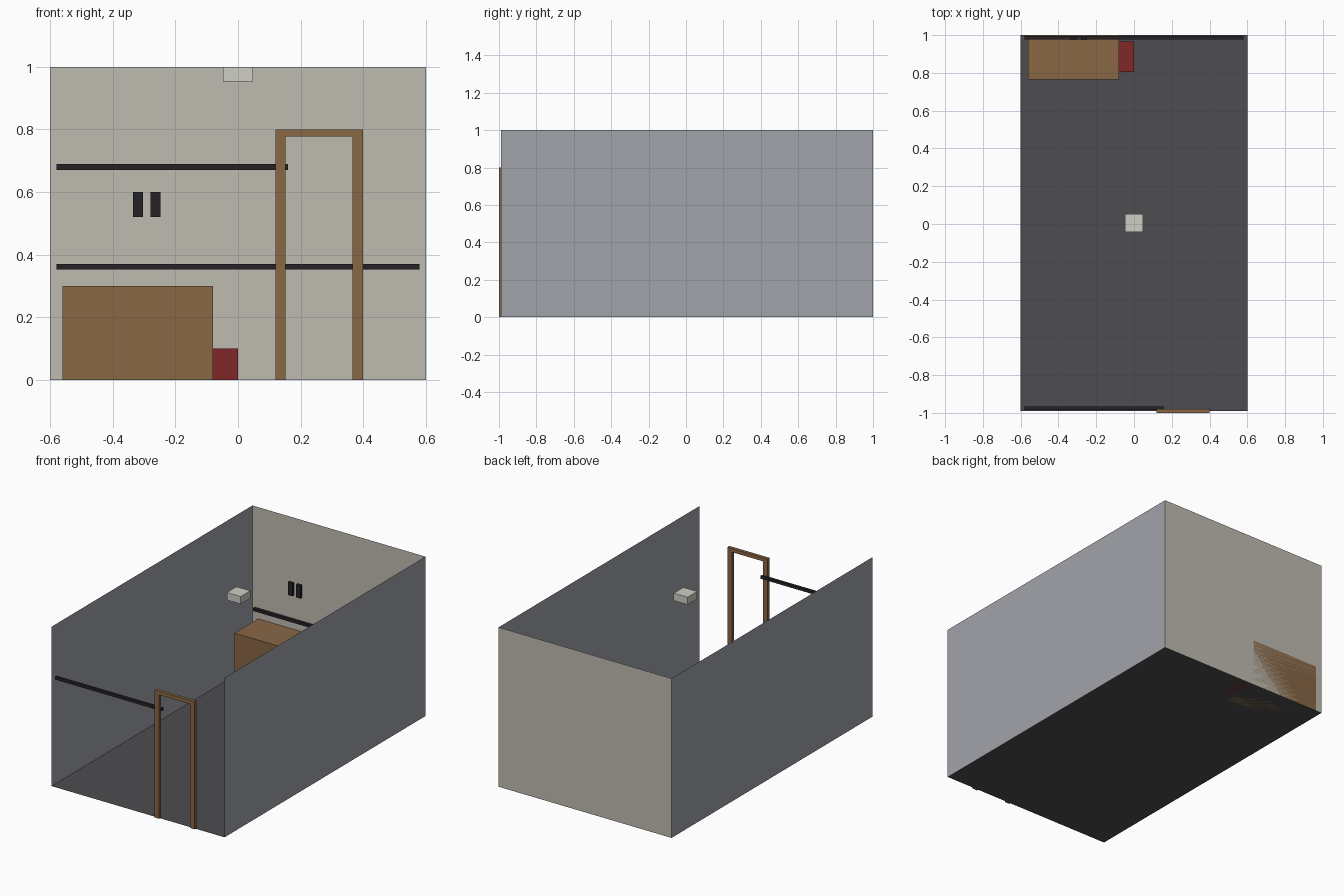
import bpy, bmesh

if "Cube" in bpy.data.objects:
    bpy.data.objects.remove(bpy.data.objects["Cube"])


def material(name, rgb):
    m = bpy.data.materials.new(name)
    m.diffuse_color = (*rgb, 1)
    m.use_nodes = True
    m.node_tree.nodes["Principled BSDF"].inputs["Base Color"].default_value = m.diffuse_color
    return m


BEIGE = material("beige_paint", (0.52, 0.50, 0.44))
GREY = material("grey_paint", (0.36, 0.37, 0.41))
DARK = material("dark_floor", (0.075, 0.073, 0.08))
WOOD = material("wood", (0.25, 0.135, 0.06))
RED = material("red", (0.22, 0.02, 0.02))
BLACK = material("black", (0.018, 0.016, 0.019))
WHITE = material("off_white", (0.62, 0.62, 0.56))


def finish(name, bm, mat):
    mesh = bpy.data.meshes.new(name)
    bm.to_mesh(mesh)
    bm.free()
    mesh.materials.append(mat)
    ob = bpy.data.objects.new(name, mesh)
    bpy.context.collection.objects.link(ob)
    return ob


def panel(name, corners, mat):
    bm = bmesh.new()
    bm.faces.new([bm.verts.new(c) for c in corners])
    return finish(name, bm, mat)


def box(name, x, y, z, mat):
    bm = bmesh.new()
    bmesh.ops.create_cube(bm, size=1)
    for v in bm.verts:
        v.co = [r[0] if c < 0 else r[1] for c, r in zip(v.co, (x, y, z))]
    return finish(name, bm, mat)


# Open room shell: floor, back wall and two side walls, single sheets
X, F, B, H = 0.6, -0.99, 1.0, 1.0
panel("floor", [(-X, F, 0), (X, F, 0), (X, B, 0), (-X, B, 0)], DARK)
panel("back_wall", [(-X, B, 0), (X, B, 0), (X, B, H), (-X, B, H)], BEIGE)
panel("left_wall", [(-X, F, 0), (-X, B, 0), (-X, B, H), (-X, F, H)], GREY)
panel("right_wall", [(X, B, 0), (X, F, 0), (X, F, H), (X, B, H)], GREY)

# Door frame: one U-shaped outline extruded in depth
outline = [(0.12, 0), (0.152, 0), (0.152, 0.777), (0.366, 0.777),
           (0.366, 0), (0.40, 0), (0.40, 0.8), (0.12, 0.8)]
bm = bmesh.new()
face = bm.faces.new([bm.verts.new((x, -1.0, z)) for x, z in outline])
ext = bmesh.ops.extrude_face_region(bm, geom=[face], use_keep_orig=True)
for g in ext["geom"]:
    if isinstance(g, bmesh.types.BMVert):
        g.co.y += 0.02
bmesh.ops.recalc_face_normals(bm, faces=bm.faces)
finish("door_frame", bm, WOOD)

# Wall rails
box("front_rail", (-0.58, 0.16), (-0.984, -0.967), (0.671, 0.689), BLACK)
box("back_rail", (-0.58, 0.58), (0.978, 0.995), (0.352, 0.370), BLACK)

# Wall switches
for i, x in enumerate((-0.32, -0.264)):
    box(f"switch_{i + 1}", (x - 0.016, x + 0.016), (0.973, 0.99), (0.52, 0.60), BLACK)

# Furniture and ceiling lamp
box("cabinet", (-0.56, -0.08), (0.765, 1.0), (0, 0.30), WOOD)
box("red_bin", (-0.08, 0.0), (0.805, 0.965), (0, 0.10), RED)
box("ceiling_lamp", (-0.048, 0.048), (-0.042, 0.053), (0.953, 1.0), WHITE)
